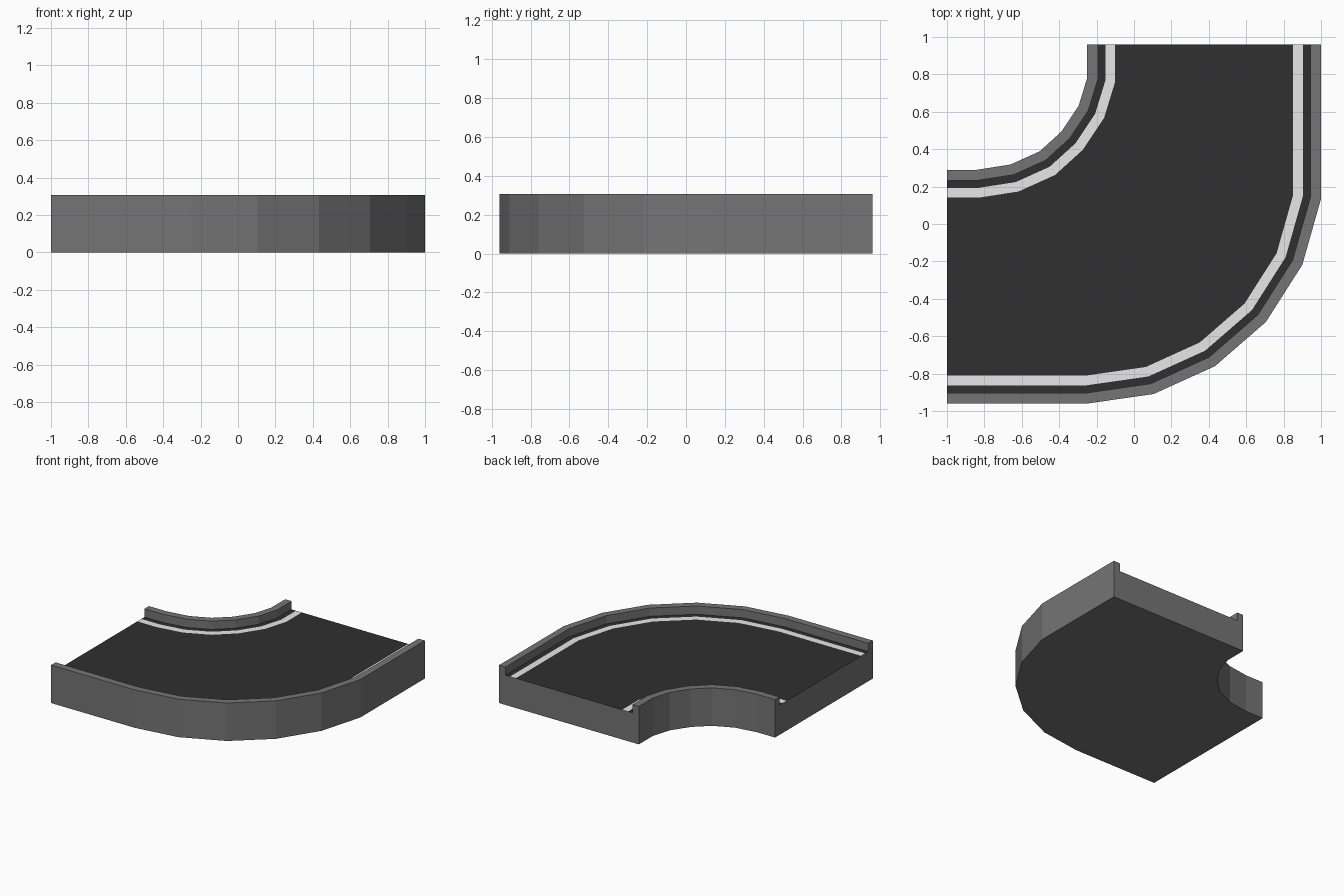
import bpy, bmesh
from mathutils import Vector

if "Cube" in bpy.data.objects:
    bpy.data.objects.remove(bpy.data.objects["Cube"])

HEIGHT, FLOOR = 0.307, 0.24
OFFSETS = (0.0, 0.057, 0.097, 0.149)   # wall edge, wall inside, stripe start, stripe end

# Plan outlines of the bend, both with the same number of stations
OUTER = [(-1, -.96), (-.25, -.96), (.105, -.909), (.433, -.76),
         (.705, -.524), (.9, -.218), (1, .135), (1, .96)]
INNER = [(-1, .29), (-.84, .29), (-.66, .318), (-.505, .388),
         (-.387, .495), (-.296, .632), (-.25, .782), (-.25, .96)]


def material(name, grey):
    m = bpy.data.materials.new(name)
    m.diffuse_color = (grey, grey, grey, 1)
    m.use_nodes = True
    m.node_tree.nodes["Principled BSDF"].inputs["Base Color"].default_value = m.diffuse_color
    return m


def offset(path, dist):
    """Mitred parallel copy of an open path; positive is to the left."""
    pts = [Vector(p) for p in path]
    dirs = [(b - a).normalized() for a, b in zip(pts, pts[1:])]
    out = []
    for i, p in enumerate(pts):
        d0, d1 = dirs[max(i - 1, 0)], dirs[min(i, len(dirs) - 1)]
        n0, n1 = Vector((-d0.y, d0.x)), Vector((-d1.y, d1.x))
        m = (n0 + n1).normalized()
        out.append(p + m * (dist / m.dot(n0)))
    return out


WALL, ROAD, LINE = 0, 1, 2
outer = [offset(OUTER, d) for d in OFFSETS]
inner = [offset(INNER, -d) for d in OFFSETS]

# Closed cross-section: (plan path, height, colour of the strip to the next point)
rails = [
    (outer[0], 0, WALL), (outer[0], HEIGHT, WALL), (outer[1], HEIGHT, WALL),
    (outer[1], FLOOR, ROAD), (outer[2], FLOOR, LINE), (outer[3], FLOOR, ROAD),
    (inner[3], FLOOR, LINE), (inner[2], FLOOR, ROAD), (inner[1], FLOOR, WALL),
    (inner[1], HEIGHT, WALL), (inner[0], HEIGHT, WALL), (inner[0], 0, WALL),
]

# Track bend: sweep the cross-section along the stations and cap both ends
bm = bmesh.new()
grid = [[bm.verts.new((p.x, p.y, z)) for p in path] for path, z, _ in rails]
for i, (_, _, colour) in enumerate(rails):
    a, b = grid[i], grid[(i + 1) % len(grid)]
    for k in range(len(OUTER) - 1):
        bm.faces.new((a[k], a[k + 1], b[k + 1], b[k])).material_index = colour
for k in (0, -1):
    bm.faces.new([rail[k] for rail in grid]).material_index = WALL
bmesh.ops.recalc_face_normals(bm, faces=bm.faces)

mesh = bpy.data.meshes.new("curved_track")
bm.to_mesh(mesh)
bm.free()
for m in (material("wall grey", 0.178), material("road dark grey", 0.029),
          material("line pale grey", 0.8)):
    mesh.materials.append(m)
bpy.context.collection.objects.link(bpy.data.objects.new("curved_track", mesh))
